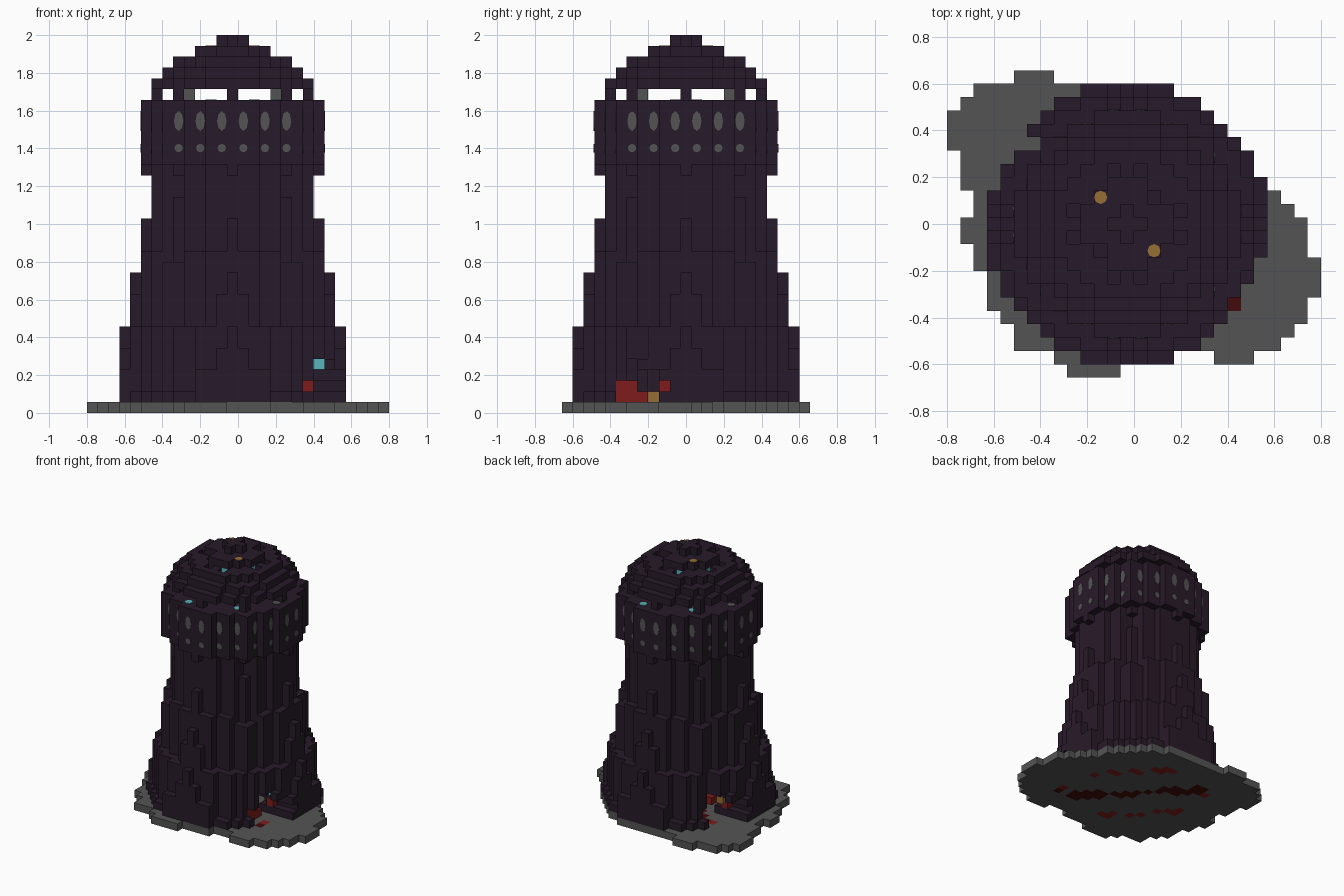
import bpy, bmesh, math, random
from mathutils import Vector

if "Cube" in bpy.data.objects:
    bpy.data.objects.remove(bpy.data.objects["Cube"])

random.seed(4)
U = 2 / 35               # block size
CX = -U / 2              # tower axis


def material(name, hexcode):
    rgb = [int(hexcode[i:i + 2], 16) / 255 for i in (0, 2, 4)]
    lin = [c / 12.92 if c < 0.04 else ((c + 0.055) / 1.055) ** 2.4 for c in rgb]
    m = bpy.data.materials.new(name)
    m.use_nodes = True
    m.diffuse_color = (*lin, 1)
    m.node_tree.nodes["Principled BSDF"].inputs["Base Color"].default_value = (*lin, 1)
    return m


DARK, STONE, GOLD, RED, STAIN, TEAL = range(6)
MATS = [material("dark brick", "271a29"), material("grey stone", "545454"),
        material("lamp gold", "966d34"), material("red block", "7e1c1c"),
        material("dark red stain", "420a0b"), material("teal glow", "58b5ba")]
AXES = [Vector(v) for v in ((1, 0, 0), (-1, 0, 0), (0, 1, 0), (0, -1, 0), (0, 0, 1), (0, 0, -1))]


def finish(name, bm):
    me = bpy.data.meshes.new(name)
    bm.to_mesh(me)
    bm.free()
    for m in MATS:
        me.materials.append(m)
    ob = bpy.data.objects.new(name, me)
    bpy.context.collection.objects.link(ob)


def build(name, cells):
    """Skin a dict of block position -> colour with its outer faces only."""
    bm = bmesh.new()
    for (x, y, z), mat in cells.items():
        centre = Vector((x, y, z + 0.5))
        for n in AXES:
            if (x + int(n.x), y + int(n.y), z + int(n.z)) in cells:
                continue
            a = Vector((n.y, n.z, n.x))
            b = n.cross(a)
            corners = [centre + (n + a * i + b * j) / 2
                       for i, j in ((-1, -1), (1, -1), (1, 1), (-1, 1))]
            f = bm.faces.new([bm.verts.new((p.x * U + CX, p.y * U, p.z * U)) for p in corners])
            f.material_index = mat
    bmesh.ops.remove_doubles(bm, verts=bm.verts, dist=U / 100)
    finish(name, bm)


def ring(x, y):
    """Index of the circular ring a column belongs to."""
    r = 0
    while x * x + y * y >= (r + 0.5) ** 2:
        r += 1
    return r


SPAN = range(-10, 11)
COLUMNS = [(x, y, ring(x, y), min(abs(x), abs(y))) for x in SPAN for y in SPAN]


def both(x, y, z):
    """A block and its half-turn twin."""
    return (x, y, z), (-x, -y, z)


# Irregular ground slab, one span per row from back to front
LEFT = [-8, -11, -12, -13, -13, -13, -12, -12, -12, -11, -11, -12,
        -12, -11, -11, -10, -10, -10, -9, -8, -8, -5, -4]
RIGHT = [-6, 3, 5, 6, 7, 8, 9, 9, 10, 11, 12, 13,
         13, 13, 14, 14, 14, 13, 13, 12, 11, 9, -1]
ground = {}
for i, (lo, hi) in enumerate(zip(LEFT, RIGHT)):
    y = 11 - i
    for x in range(lo, hi + 1):
        along, across = abs(x - y), abs(x + y)
        mat = STONE
        if along <= 12 and (across == 0 or across == 1 and random.random() < 0.6):
            mat = STAIN
        elif along <= 7 and across in (7, 8) and random.random() < 0.55:
            mat = RED
        ground[x, y, 0] = mat
for x in (4, 5, 6):
    del ground[x, -10, 0]
ground[8, -6, 0] = STAIN
ground[8, -5, 0] = ground[-7, 5, 0] = RED
build("ground_slab", ground)

# Stepped tower shaft: each ring peaks on the axes and sinks towards the diagonals
TOPS = {10: (8, 6, 4, 4, 2), 9: (13, 11, 8), 8: (18, 15, 15, 15, 15, 14),
        7: (22, 22, 22, 22, 22, 20), 6: (22,)}
shaft = {}
for x, y, r, t in COLUMNS:
    if r in TOPS:
        for z in range(1, TOPS[r][min(t, len(TOPS[r]) - 1)]):
            shaft[x, y, z] = DARK

# Two ragged doorways on opposite sides
for y, low, high in ((-6, 1, 2), (-5, 1, 4), (-4, 1, 4), (-3, 1, 3), (-2, 2, 2)):
    for x in range(4, 11):
        for z in range(low, high + 1):
            for p in both(x, y, z):
                shaft.pop(p, None)
for z in range(1, 9):
    for p in (*both(8, -6, z), *both(9, -5, z), (-7, 6, z)):
        shaft.pop(p, None)
for p in both(9, -4, 4):
    shaft[p] = DARK
shaft[8, -3, 4] = TEAL
build("tower_shaft", shaft)

# Rubble and lamps inside the doorways
rubble = {p: RED for p in ((6, -6, 1), (6, -6, 2), (6, -5, 1), (6, -5, 2), (6, -4, 1),
                           (7, -2, 2), (-7, 2, 2), (-6, 4, 3))}
rubble[5, -3, 1] = rubble[-7, 3, 3] = GOLD
build("doorway_rubble", rubble)

# Overhanging gallery, its lowest course reduced to four corbels
gallery = {}
for z in range(22, 29):
    for x, y, r, t in COLUMNS:
        if r <= 7 or r == 8 and (z > 22 or t == 0):
            gallery[x, y, z] = DARK
build("gallery", gallery)

# Posts of the open lantern storey, with stone corner blocks behind
posts = {}
for sx in (-1, 1):
    posts[7 * sx, 0, 29] = posts[0, 7 * sx, 29] = DARK
    for sy in (-1, 1):
        posts[5 * sx, 5 * sy, 29] = DARK
        posts[4 * sx, 4 * sy, 29] = STONE
build("lantern_posts", posts)

# Stepped dome with small sunken pockets, some lit from inside
roof = {}
for z, radius in ((30, 7), (31, 6), (32, 5), (33, 3)):
    roof.update({(x, y, z): DARK for x, y, r, t in COLUMNS if r <= radius})
roof.update({(x, y, 34): DARK for x, y, r, t in COLUMNS if abs(x) + abs(y) <= 1})
for a in (-1, 1):
    for z in (32, 33):
        del roof[2 * a, 2 * a, z]
    for b in (-1, 1):
        del roof[a, 4 * b, 32], roof[4 * a, b, 32]
for p in (*both(1, -3, 32), *both(3, -1, 32)):
    roof[p] = TEAL
build("dome_roof", roof)


def plate(name, pos, out, w, h, mat):
    """Thin eight-sided plate facing along a direction."""
    bm = bmesh.new()
    bmesh.ops.create_cone(bm, cap_ends=True, segments=8, radius1=0.5, radius2=0.5, depth=0.006)
    bmesh.ops.rotate(bm, verts=bm.verts, matrix=Vector((0, 0, 1)).rotation_difference(out).to_matrix())
    size = Vector((w, w, h))
    for v in bm.verts:
        v.co = Vector([c * (s if abs(o) < 0.5 else 1) for c, s, o in zip(v.co, size, out)]) + pos
    for f in bm.faces:
        f.material_index = mat
    finish(name, bm)


# Two rows of oval stone insets around the gallery
for out in AXES[:4]:
    side = Vector((-out.y, out.x, 0))
    for t in (-5, -3, -1, 1, 3, 5):
        reach = int(math.sqrt(8.5 ** 2 - t * t)) + 0.5
        base = (out * reach + side * t) * U + Vector((CX, 0, 0))
        plate("gallery_oval", base + Vector((0, 0, 1.545)), out, 0.05, 0.105, STONE)
        plate("gallery_dot", base + Vector((0, 0, 1.402)), out, 0.045, 0.045, STONE)

# Flat lamps on the dome and glowing patches on the lantern floor
UP = AXES[4]
for name, x, y, z, mat in (("dome_lamp", 2, -2, 34, GOLD), ("floor_glow", -2, -7, 29, TEAL),
                           ("floor_glow", 4, -5, 29, TEAL), ("floor_patch", 7, -1, 29, STONE)):
    for px, py, pz in both(x, y, z):
        plate(name, Vector((px * U + CX, py * U, pz * U)), UP, U, U, mat)
